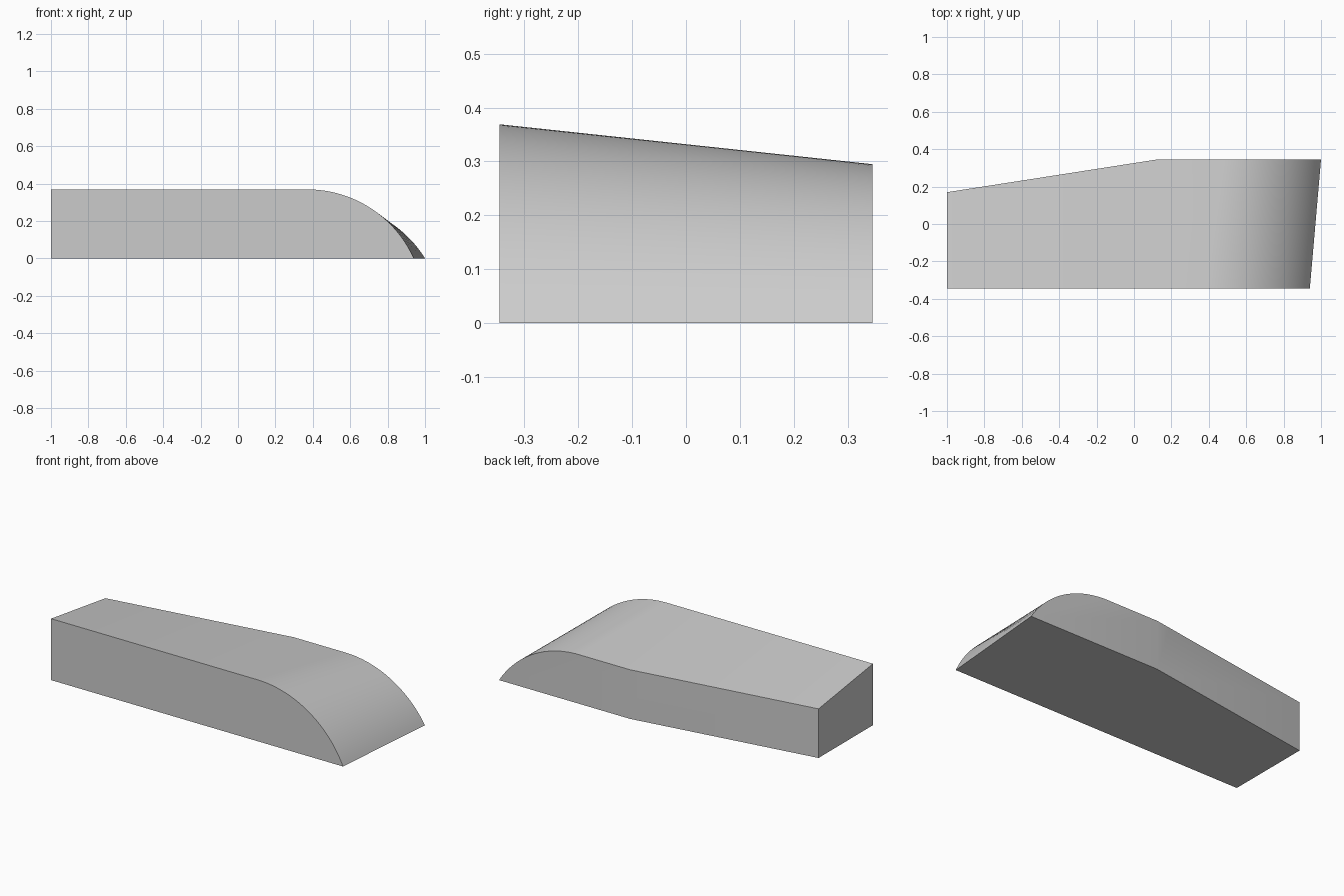
import bpy, bmesh, math

cube = bpy.data.objects.get("Cube")
if cube:
    bpy.data.objects.remove(cube, do_unlink=True)

grey = bpy.data.materials.new("plain grey")
grey.use_nodes = True
colour = (0.6, 0.6, 0.6, 1)
grey.diffuse_color = colour
grey.node_tree.nodes["Principled BSDF"].inputs["Base Color"].default_value = colour

HALF_DEPTH = 0.346
LEFT, BEND = -1.0, 0.13
LEFT_BACK_Y = 0.17
ARC_STEPS = 32
FLAT_STEPS = 12


def ridge(arc_start, toe, height):
    """Flat run, then a circular arc falling tangentially to the toe."""
    run = toe - arc_start
    radius = (run ** 2 + height ** 2) / (2 * height)
    sweep = math.asin(run / radius)
    pts = [(LEFT + (BEND - LEFT) * i / FLAT_STEPS, height) for i in range(FLAT_STEPS + 1)]
    for i in range(ARC_STEPS + 1):
        a = sweep * i / ARC_STEPS
        pts.append((arc_start + radius * math.sin(a),
                    max(0.0, height - radius * (1 - math.cos(a)))))
    pts[-1] = (toe, 0.0)
    return pts


def back_y(x):
    """The back wall tapers inward left of the bend."""
    t = min(1.0, (x - LEFT) / (BEND - LEFT))
    return LEFT_BACK_Y + (HALF_DEPTH - LEFT_BACK_Y) * t


bm = bmesh.new()
front = ridge(0.37, 0.94, 0.369)
back = ridge(0.47, 1.0, 0.295)
front_top = [bm.verts.new((x, -HALF_DEPTH, z)) for x, z in front]
back_top = [bm.verts.new((x, back_y(x), z)) for x, z in back]

# Ruled top and rounded nose
for i in range(len(front) - 1):
    bm.faces.new((front_top[i], front_top[i + 1], back_top[i + 1], back_top[i]))

# Base corners, front wall, tapered back wall, left end and underside
fl = bm.verts.new((LEFT, -HALF_DEPTH, 0))
bl = bm.verts.new((LEFT, LEFT_BACK_Y, 0))
bb = bm.verts.new((BEND, HALF_DEPTH, 0))
bm.faces.new([fl] + front_top[::-1])
bm.faces.new([bl, bb] + back_top[FLAT_STEPS::-1])
bm.faces.new([bb] + back_top[:FLAT_STEPS - 1:-1])
bm.faces.new((fl, bl, back_top[0], front_top[0]))
bm.faces.new((fl, front_top[-1], back_top[-1], bb, bl))
bmesh.ops.recalc_face_normals(bm, faces=bm.faces)

mesh = bpy.data.meshes.new("rounded_wedge_block")
bm.to_mesh(mesh)
bm.free()
mesh.materials.append(grey)
block = bpy.data.objects.new("rounded_wedge_block", mesh)
bpy.context.collection.objects.link(block)

# Smooth nose, sharp outer edges
bpy.ops.object.select_all(action='DESELECT')
block.select_set(True)
bpy.context.view_layer.objects.active = block
bpy.ops.object.shade_smooth_by_angle(angle=math.radians(30))
